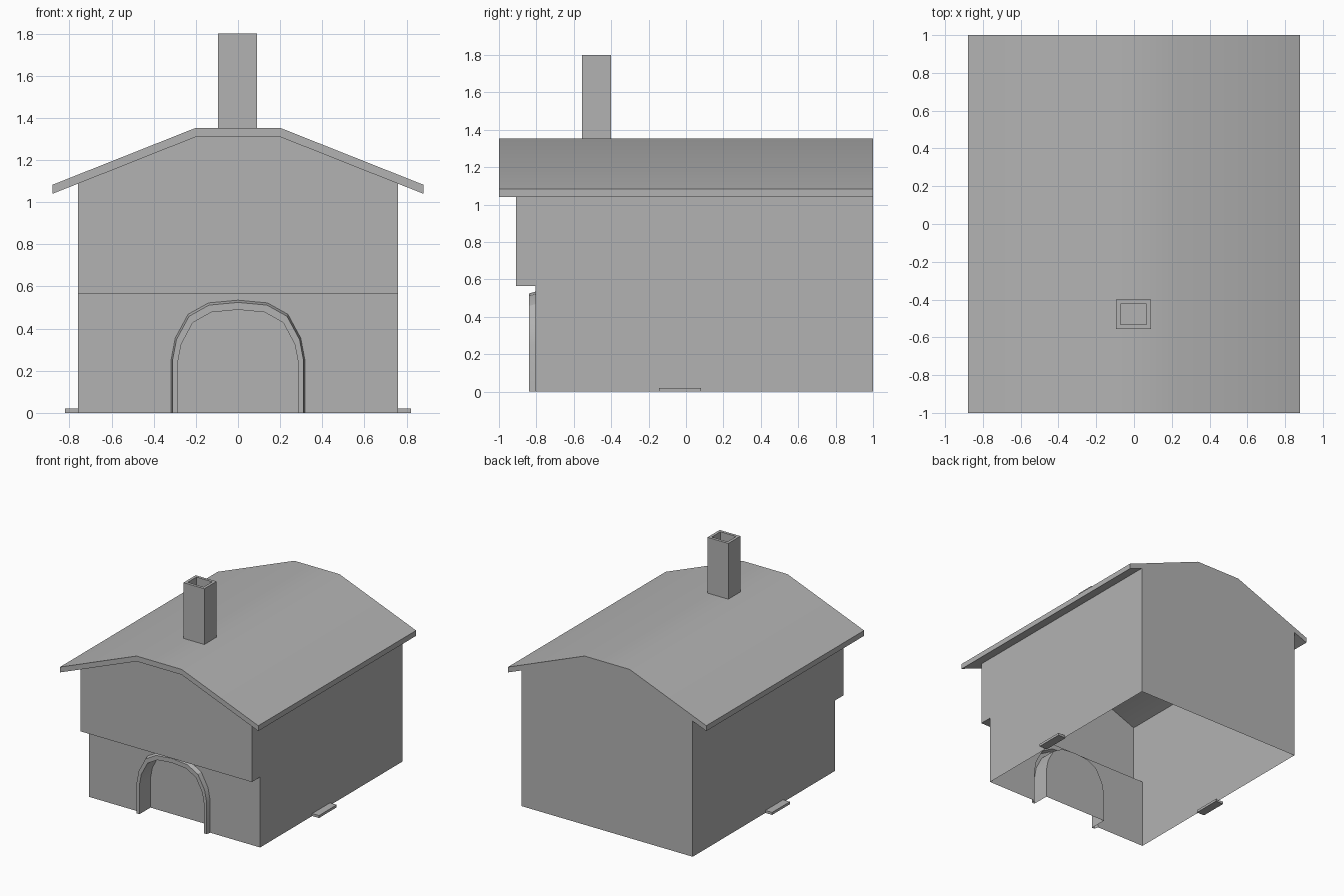
import bpy
import bmesh
import math

cube = bpy.data.objects.get("Cube")
if cube:
    bpy.data.objects.remove(cube, do_unlink=True)

GREY = (0.45, 0.45, 0.45, 1)
stone = bpy.data.materials.new("plain grey")
stone.use_nodes = True
stone.diffuse_color = GREY
stone.node_tree.nodes["Principled BSDF"].inputs["Base Color"].default_value = GREY

# Main dimensions
HALF_W, WALL_Y, JETTY_Y, BACK_Y = 0.76, -0.805, -0.91, 1.0
JETTY_Z, EAVE_Z = 0.565, 1.088
RIDGE_X, RIDGE_Z, THICK = 0.2, 1.31, 0.043


def finish(name, bm, smooth=False):
    mesh = bpy.data.meshes.new(name)
    bm.to_mesh(mesh)
    bm.free()
    mesh.materials.append(stone)
    obj = bpy.data.objects.new(name, mesh)
    bpy.context.collection.objects.link(obj)
    if smooth:
        bpy.ops.object.select_all(action="DESELECT")
        obj.select_set(True)
        bpy.context.view_layer.objects.active = obj
        bpy.ops.object.shade_smooth_by_angle(angle=math.radians(30))
    return obj


def add_face(bm, points):
    return bm.faces.new([bm.verts.new(p) for p in points])


def box(bm, x0, x1, y0, y1, z0, z1):
    base = add_face(bm, [(x0, y0, z0), (x1, y0, z0), (x1, y1, z0), (x0, y1, z0)])
    geom = bmesh.ops.extrude_face_region(bm, geom=[base], use_keep_orig=True)["geom"]
    for v in geom:
        if isinstance(v, bmesh.types.BMVert):
            v.co.z = z1
    bmesh.ops.recalc_face_normals(bm, faces=bm.faces)


# Arch outline, from the foot at +x over the top to the foot at -x
half = [(0.317, 0), (0.317, 0.255), (0.298, 0.355), (0.237, 0.468), (0.14, 0.522)]
arch = half + [(0, 0.535)] + [(-x, z) for x, z in reversed(half)]

# Walls: an open-bottomed shell with an overhanging upper front
bm = bmesh.new()
add_face(bm, [(-HALF_W, WALL_Y, 0)] + [(x, WALL_Y, z) for x, z in reversed(arch)]
         + [(HALF_W, WALL_Y, 0), (HALF_W, WALL_Y, JETTY_Z), (-HALF_W, WALL_Y, JETTY_Z)])
add_face(bm, [(-HALF_W, WALL_Y, JETTY_Z), (HALF_W, WALL_Y, JETTY_Z),
              (HALF_W, JETTY_Y, JETTY_Z), (-HALF_W, JETTY_Y, JETTY_Z)])
for y, foot in ((JETTY_Y, JETTY_Z), (BACK_Y, 0)):
    add_face(bm, [(x, y, z) for x, z in (
        (-HALF_W, foot), (HALF_W, foot), (HALF_W, EAVE_Z),
        (RIDGE_X, RIDGE_Z), (-RIDGE_X, RIDGE_Z), (-HALF_W, EAVE_Z))])
for x in (-HALF_W, HALF_W):
    add_face(bm, [(x, y, z) for y, z in (
        (WALL_Y, 0), (BACK_Y, 0), (BACK_Y, EAVE_Z), (JETTY_Y, EAVE_Z),
        (JETTY_Y, JETTY_Z), (WALL_Y, JETTY_Z))])
bmesh.ops.remove_doubles(bm, verts=bm.verts, dist=0.0001)
bmesh.ops.recalc_face_normals(bm, faces=bm.faces)
finish("walls", bm)

# Doorway: tapered surround, inner jambs and the recessed door
bm = bmesh.new()
loops = []
for y, sx, sz in ((WALL_Y, 1, 1), (-0.84, 0.98, 0.98), (-0.84, 0.905, 0.915), (-0.7, 0.905, 0.915)):
    loops.append([bm.verts.new((x * sx, y, z * sz)) for x, z in arch])
for a, b in zip(loops, loops[1:]):
    for i in range(len(arch) - 1):
        bm.faces.new((a[i], a[i + 1], b[i + 1], b[i]))
bm.faces.new(loops[-1])
finish("doorway", bm, smooth=True)

# Roof: a flat-topped slab with a soft ridge
bm = bmesh.new()
under = [(0.88, 1.04), (RIDGE_X, RIDGE_Z), (-RIDGE_X, RIDGE_Z), (-0.88, 1.04)]
section = under + [(x, z + THICK) for x, z in reversed(under)]
end = add_face(bm, [(x, -1, z) for x, z in section])
geom = bmesh.ops.extrude_face_region(bm, geom=[end], use_keep_orig=True)["geom"]
bmesh.ops.translate(bm, vec=(0, 2, 0),
                    verts=[v for v in geom if isinstance(v, bmesh.types.BMVert)])
bmesh.ops.recalc_face_normals(bm, faces=bm.faces)
finish("roof", bm, smooth=True)

# Chimney with a sunken flue
bm = bmesh.new()
box(bm, -0.095, 0.09, -0.555, -0.4, RIDGE_Z + 0.01, 1.8)
top = max(bm.faces, key=lambda f: f.calc_center_median().z)
bmesh.ops.inset_region(bm, faces=[top], thickness=0.032)
flue = bmesh.ops.extrude_discrete_faces(bm, faces=[top])["faces"][0]
bmesh.ops.translate(bm, vec=(0, 0, -0.2), verts=flue.verts)
finish("chimney", bm)

# Low doorstep on each side
for name, side in (("left_step", 1), ("right_step", -1)):
    bm = bmesh.new()
    box(bm, min(side * 0.75, side * 0.82), max(side * 0.75, side * 0.82), -0.145, 0.08, 0, 0.02)
    finish(name, bm)
